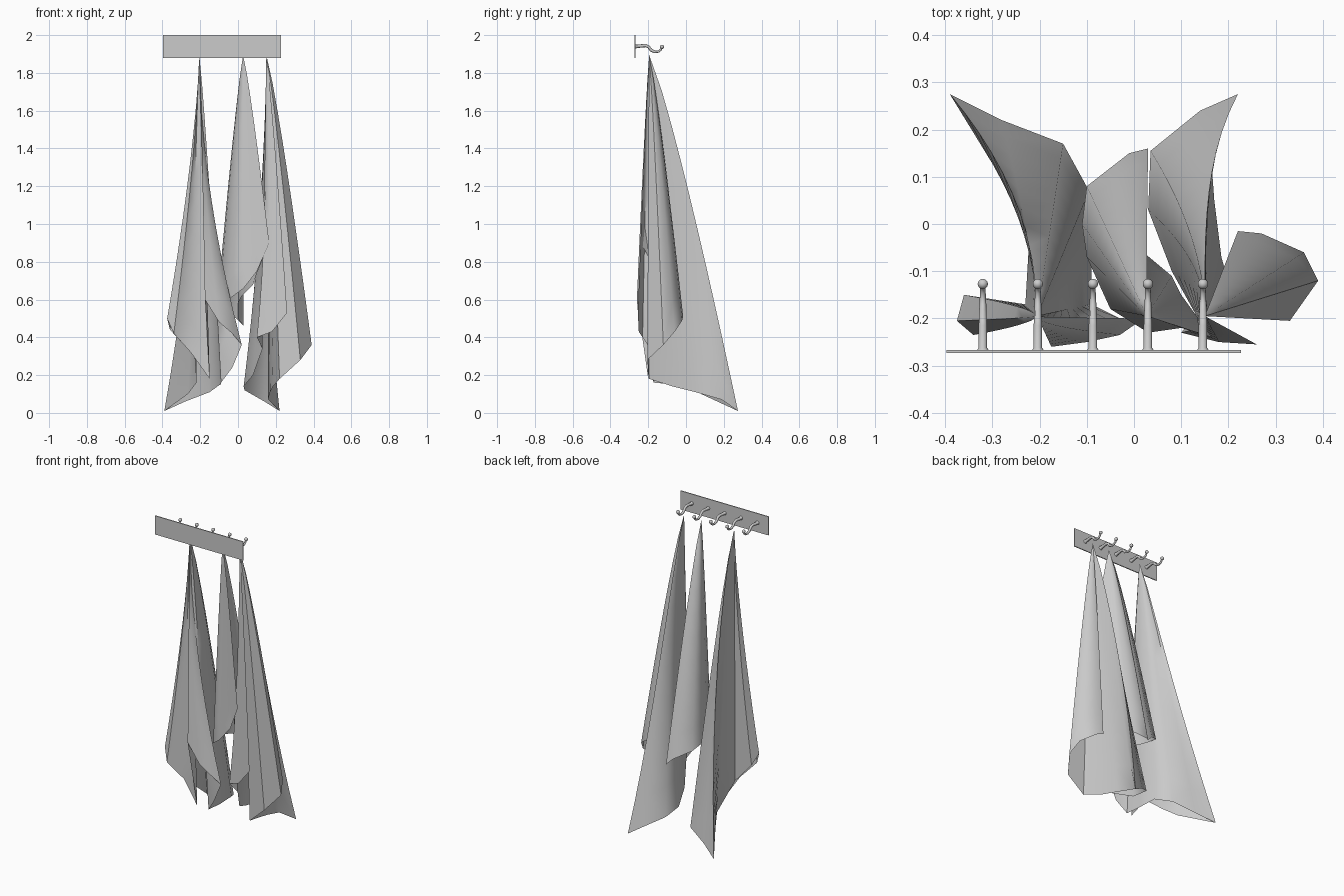
import bpy
import bmesh
from mathutils import Vector

default = bpy.data.objects.get("Cube")
if default:
    bpy.data.objects.remove(default, do_unlink=True)

# One grey for everything
grey = bpy.data.materials.new("plain_grey")
grey.use_nodes = True
colour = (0.6, 0.6, 0.6, 1)
grey.diffuse_color = colour
grey.node_tree.nodes["Principled BSDF"].inputs["Base Color"].default_value = colour


def finish(name, bm, angle=None):
    mesh = bpy.data.meshes.new(name)
    bm.to_mesh(mesh)
    bm.free()
    mesh.materials.append(grey)
    obj = bpy.data.objects.new(name, mesh)
    bpy.context.collection.objects.link(obj)
    if angle:
        bpy.ops.object.select_all(action="DESELECT")
        obj.select_set(True)
        bpy.context.view_layer.objects.active = obj
        bpy.ops.object.shade_smooth_by_angle(angle=angle)


# Wall board
bm = bmesh.new()
bmesh.ops.create_cube(bm, size=1)
bmesh.ops.scale(bm, vec=(0.624, 0.006, 0.12), verts=bm.verts)
bmesh.ops.translate(bm, vec=(-0.085, -0.27, 1.94), verts=bm.verts)
finish("board", bm)


# Hooks: a tapering tube along a bent path, closed by a ball
def add_hook(name, x):
    path = [(-0.268, 1.94, 0.013), (-0.262, 1.94, 0.009), (-0.215, 1.945, 0.009),
            (-0.198, 1.938, 0.008), (-0.185, 1.92, 0.008), (-0.165, 1.911, 0.007),
            (-0.145, 1.913, 0.006), (-0.134, 1.922, 0.006), (-0.128, 1.935, 0.005)]
    bm = bmesh.new()
    side = Vector((1, 0, 0))
    rings = []
    for i, (y, z, r) in enumerate(path):
        a, b = path[max(i - 1, 0)], path[min(i + 1, len(path) - 1)]
        up = side.cross(Vector((0, b[0] - a[0], b[1] - a[1])).normalized())
        corners = [side, side + up, up, up - side, -side, -side - up, -up, side - up]
        rings.append([bm.verts.new(Vector((x, y, z)) + d.normalized() * r)
                      for d in corners])
    for low, high in zip(rings, rings[1:]):
        for k in range(len(low)):
            n = (k + 1) % len(low)
            bm.faces.new((low[k], low[n], high[n], high[k]))
    ball = bmesh.ops.create_uvsphere(bm, u_segments=12, v_segments=8, radius=0.011)
    bmesh.ops.translate(bm, vec=(x, -0.127, 1.938), verts=ball["verts"])
    bmesh.ops.recalc_face_normals(bm, faces=bm.faces)
    finish(name, bm, 0.9)


for i in range(5):
    add_hook(f"hook_{i + 1}", -0.32 + i * 0.1165)


# Towels: folds run from the hook down to a wandering hem.
# A fourth number on a hem point makes its fold flare sideways later.
def add_towel(name, x, hem, spread=0.85, rows=10):
    bm = bmesh.new()
    top = Vector((x, -0.195, 1.895))
    columns = []
    for point in hem:
        drop = Vector(point[:3]) - top
        flare = point[3] if len(point) > 3 else spread
        column = []
        for j in range(1, rows + 1):
            t = j / rows
            column.append(bm.verts.new(top + Vector((
                drop.x * t ** flare, drop.y * t ** spread, drop.z * t))))
        columns.append(column)
    apex = bm.verts.new(top)
    for a, b in zip(columns, columns[1:]):
        bm.faces.new((apex, a[0], b[0]))
        for j in range(rows - 1):
            bm.faces.new((a[j], a[j + 1], b[j + 1], b[j]))
    bmesh.ops.recalc_face_normals(bm, faces=bm.faces)
    finish(name, bm, 0.9)


right_hem = [
    (-0.39, 0.275, 0.01, 1.8), (-0.28, 0.22, 0.06, 1.2), (-0.15, 0.17, 0.11),
    (-0.095, 0.07, 0.15), (-0.09, -0.06, 0.15), (-0.09, -0.17, 0.16),
    (-0.03, -0.2, 0.24, 1.8), (0.02, -0.2, 0.36, 1.8), (-0.03, -0.235, 0.42, 1.8),
    (-0.1, -0.25, 0.48, 1.7), (-0.175, -0.26, 0.6), (-0.15, -0.2, 0.18),
    (-0.25, -0.19, 0.32), (-0.34, -0.235, 0.42, 1.4), (-0.375, -0.205, 0.5, 1.4),
    (-0.36, -0.15, 0.44, 1.4), (-0.23, -0.17, 0.3), (-0.22, 0.0, 0.16),
    (-0.265, 0.08, 0.1, 1.5)]
add_towel("right_towel", -0.205, right_hem + right_hem[:1])

middle_hem = [
    (0.03, 0.16, 0.46, 2), (-0.01, 0.15, 0.5), (-0.1, 0.08, 0.55),
    (-0.11, 0.0, 0.57), (-0.1, -0.07, 0.58), (-0.05, -0.18, 0.6),
    (0.03, -0.23, 0.66), (0.1, -0.22, 0.75), (0.165, -0.24, 0.9),
    (0.1, -0.15, 0.74), (0.08, -0.11, 0.68), (0.02, -0.06, 0.62),
    (0.0, 0.02, 0.58), (0.0, 0.12, 0.5)]
add_towel("middle_towel", 0.027, middle_hem + middle_hem[:1])

# This one is left open: its two ends overlap at the front
left_hem = [
    (0.22, -0.015, 0.51), (0.27, -0.02, 0.49), (0.36, -0.06, 0.43),
    (0.39, -0.12, 0.36), (0.33, -0.205, 0.28), (0.22, -0.195, 0.18),
    (0.185, -0.07, 0.14), (0.17, 0.05, 0.11), (0.16, 0.19, 0.07),
    (0.22, 0.275, 0.01, 3), (0.14, 0.24, 0.06), (0.035, 0.155, 0.12, 1.6),
    (0.03, 0.03, 0.14, 1.8), (0.08, -0.1, 0.2, 2), (0.13, -0.19, 0.34),
    (0.1, -0.23, 0.4, 3), (0.18, -0.25, 0.43), (0.26, -0.255, 0.53)]
add_towel("left_towel", 0.15, left_hem)
